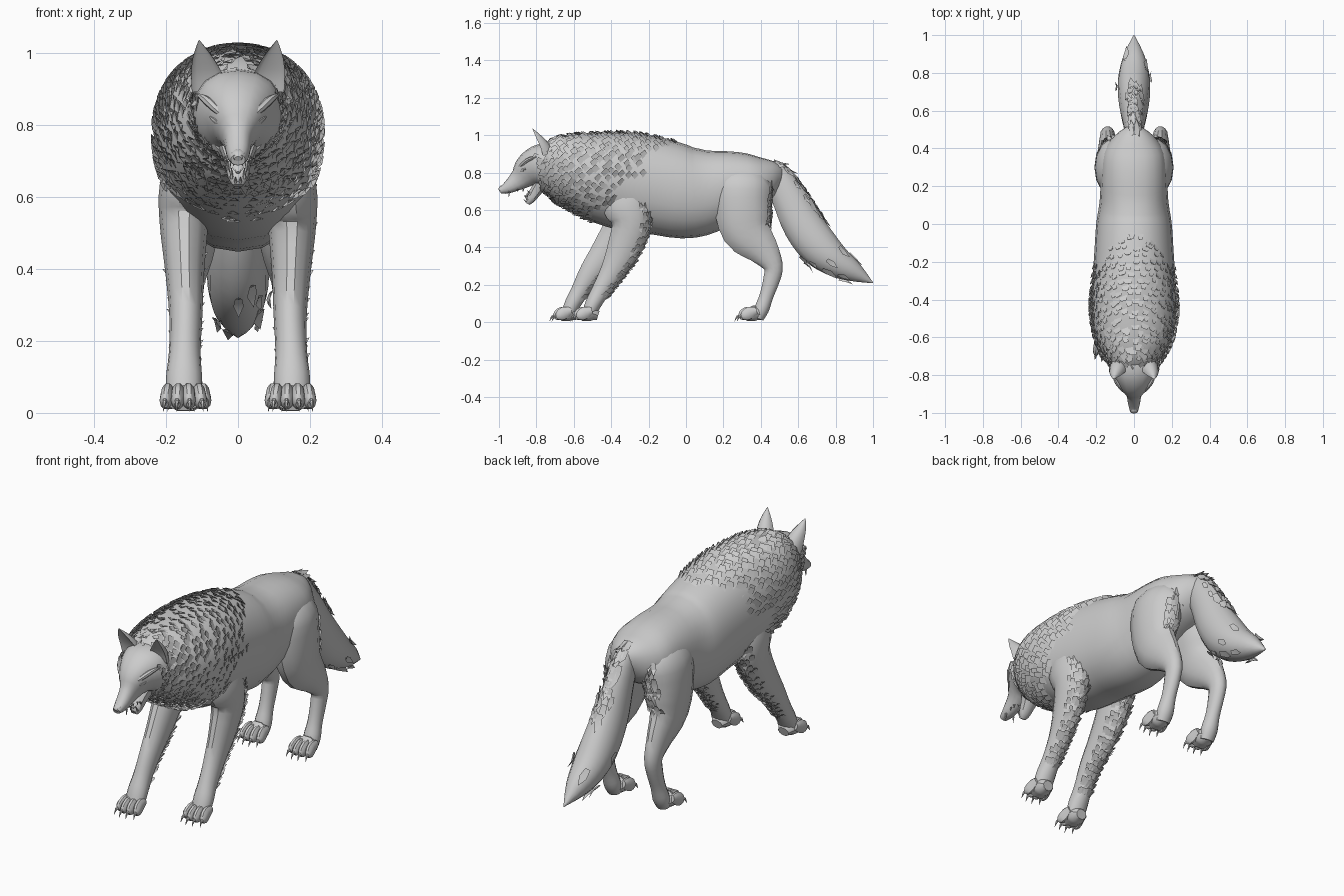
import bpy, bmesh, math, random
from mathutils import Vector

random.seed(4)
cube = bpy.data.objects.get("Cube")
if cube:
    bpy.data.objects.remove(cube)

grey = bpy.data.materials.new("grey_fur")
grey.use_nodes = True
grey.diffuse_color = (0.6, 0.6, 0.6, 1)
grey.node_tree.nodes["Principled BSDF"].inputs["Base Color"].default_value = (0.6, 0.6, 0.6, 1)
X = Vector((1, 0, 0))


def spline(path, t):
    """Smooth interpolation of (x, y, z, half width, half depth) at t in 0..1."""
    n = len(path) - 1
    i = min(int(t * n), n - 1)
    u = t * n - i
    a, b, c, d = (path[min(max(i + k, 0), n)] for k in (-1, 0, 1, 2))
    return [q + u / 2 * (r - p + u * (2 * p - 5 * q + 4 * r - s + u * (3 * (q - r) + s - p)))
            for p, q, r, s in zip(a, b, c, d)]


def surface(path, t, ang, box=1.0, cup=False):
    """Point on a lofted part at t along it and ang around it."""
    v = spline(path, t)
    lo, hi = spline(path, max(t - 0.02, 0)), spline(path, min(t + 0.02, 1))
    up = X.cross(Vector(hi[:3]) - Vector(lo[:3])).normalized()
    c, s = math.cos(ang), math.sin(ang)
    c, s = (math.copysign(abs(k) ** box, k) for k in (c, s))
    if cup and s > 0:
        s *= -0.2
    return Vector(v[:3]) + X * max(v[3], 0.0005) * c + up * max(v[4], 0.0005) * s


def finish(name, bm, angle=35):
    bmesh.ops.recalc_face_normals(bm, faces=bm.faces)
    mesh = bpy.data.meshes.new(name)
    bm.to_mesh(mesh)
    bm.free()
    mesh.materials.append(grey)
    ob = bpy.data.objects.new(name, mesh)
    bpy.context.collection.objects.link(ob)
    bpy.ops.object.select_all(action="DESELECT")
    ob.select_set(True)
    bpy.context.view_layer.objects.active = ob
    bpy.ops.object.shade_smooth_by_angle(angle=math.radians(angle))


def loft(name, paths, sides=14, steps=3, box=1.0, cup=False):
    bm = bmesh.new()
    for path in paths:
        count = (len(path) - 1) * steps
        rings = [[bm.verts.new(surface(path, i / count, math.tau * k / sides, box, cup))
                  for k in range(sides)] for i in range(count + 1)]
        for p, q in zip(rings, rings[1:]):
            for k in range(sides):
                m = (k + 1) % sides
                bm.faces.new((p[k], p[m], q[m], q[k]))
        bm.faces.new(rings[0])
        bm.faces.new(rings[-1])
    finish(name, bm)


def tuft(bm, point, normal, flow, length, width, lift):
    """One pointed lock of fur: a three-sided blade that bends back to the skin."""
    d = (flow + normal * lift).normalized()
    side = d.cross(normal).normalized() * width
    root = point - normal * 0.012
    mid = root + d * length * 0.5 + normal * 0.006
    tip = root + d * length - normal * length * 0.05
    a = [bm.verts.new(root + o) for o in (side * 0.7, normal * width * 0.5, side * -0.7)]
    b = [bm.verts.new(mid + o) for o in (side, normal * width * 0.5, -side)]
    end = bm.verts.new(tip)
    for k in range(3):
        m = (k + 1) % 3
        bm.faces.new((a[k], a[m], b[m], b[k]))
        bm.faces.new((b[k], b[m], end))


def fur(name, path, rows, columns, span, arc, keep, size, lift, droop=0.0, box=1.0):
    """Staggered rows of tufts over part of a loft; keep is the rule for where they grow."""
    bm = bmesh.new()
    for r in range(rows):
        for c in range(columns):
            t = span[0] + (span[1] - span[0]) * (r + random.uniform(-0.4, 0.4)) / rows
            t = min(max(t, 0.01), 0.99)
            u = (c + r % 2 * 0.5 + random.uniform(-0.3, 0.3)) / columns
            ang = arc[0] + (arc[1] - arc[0]) * u
            point = surface(path, t, ang, box)
            along = surface(path, t + 0.01, ang, box) - surface(path, t - 0.01, ang, box)
            around = surface(path, t, ang + 0.05, box) - surface(path, t, ang - 0.05, box)
            normal = around.cross(along).normalized()
            if keep(point, normal):
                flow = along.normalized() - Vector((0, 0, droop)) * max(0, 1 - normal.z)
                flow -= normal * flow.dot(normal)
                k = random.uniform(0.7, 1.25)
                tuft(bm, point, normal, flow.normalized(), size * k, size * 0.2 * k, lift * k)
    finish(name, bm, 25)


# Torso from neck to rump
torso = [(0, -.79, .80, .08, .09), (0, -.71, .81, .155, .165), (0, -.60, .805, .207, .205),
         (0, -.45, .775, .230, .245), (0, -.30, .75, .220, .265), (0, -.15, .725, .210, .258),
         (0, 0, .695, .200, .248), (0, .12, .705, .182, .226), (0, .25, .74, .175, .178),
         (0, .38, .757, .16, .138), (0, .47, .775, .10, .09), (0, .52, .775, .03, .04)]
loft("torso", [torso], 20, 3, 0.92)

# Mane, chest ruff and belly fur
fur("mane", torso, 27, 34, (0.0, 0.56), (0, math.tau),
    lambda p, n: p.y < -0.13 - (0.95 - p.z) * 0.95 + 0.05 * math.sin(p.z * 40),
    0.105, 0.42, 0.8, 0.92)
fur("belly_fur", torso, 18, 14, (0.25, 0.64), (math.pi * 1.25, math.pi * 1.75),
    lambda p, n: n.z < -0.75, 0.075, 0.2, 0.0, 0.92)

# Head
skull = [(0, -.995, .703, .020, .016), (0, -.95, .722, .032, .034), (0, -.89, .764, .044, .058),
         (0, -.835, .812, .086, .095), (0, -.77, .835, .122, .118), (0, -.68, .84, .125, .11)]
jaw = [(0, -.845, .632, .014, .010), (0, -.832, .655, .028, .022),
       (0, -.80, .705, .040, .032), (0, -.755, .775, .07, .04)]
loft("head", [skull], 16, 3, 0.88)
loft("lower_jaw", [jaw], 12, 3, 0.85)
loft("tongue", [[(0, -.862, .668, .006, .004), (0, -.84, .69, .018, .007), (0, -.79, .75, .02, .01)]], 8)
loft("nose", [[(0, -1, .706, .010, .008), (0, -.985, .715, .021, .017), (0, -.965, .722, .012, .014)]], 10)


def both(points):
    """A path and its mirror image across x = 0."""
    return [[(s * p[0], *p[1:]) for p in points] for s in (1, -1)]


loft("ears", both([(.078, -.765, .89, .050, .060), (.085, -.778, .935, .045, .050),
                   (.097, -.80, .985, .029, .030), (.108, -.822, 1.035, .002, .002)]),
     14, 3, 1.0, True)
loft("brows", both([(.022, -.905, .812, .006, .005), (.052, -.882, .838, .016, .012),
                    (.086, -.845, .868, .014, .012), (.112, -.80, .885, .004, .004)]), 8)
loft("eyes", both([(.040, -.893, .797, .003, .003), (.058, -.878, .81, .010, .009),
                   (.077, -.855, .822, .003, .003)]), 8)

# Teeth: fangs and small side teeth on both jaws
teeth = []
for x, y, size in ((.024, -.945, .034), (.012, -.962, .014), (.03, -.90, .016), (.034, -.87, .016)):
    z = .700 if y < -.91 else .712
    teeth += both([(x, y, z, .006, .006), (x, y - .002, z - size, 0, 0)])
for x, y, z, size in ((.018, -.848, .652, .030), (.007, -.852, .642, .014), (.03, -.835, .69, .016)):
    teeth += both([(x, y, z, .006, .006), (x, y - .016, z + size, 0, 0)])
loft("teeth", teeth, 6, 1)

# Face ruff sweeping back from the cheeks
fur("face_ruff", skull, 5, 26, (0.74, 0.97), (0, math.tau),
    lambda p, n: abs(p.x) > 0.05 and p.z < 0.9, 0.085, 0.35, 0.7, 0.88)

# Tail
tail = [(0, .41, .83, .03, .035), (0, .48, .78, .045, .070), (0, .555, .655, .062, .095),
        (0, .625, .52, .078, .110), (0, .71, .405, .086, .110), (0, .80, .327, .080, .088),
        (0, .90, .268, .052, .055), (0, 1.0, .21, .002, .002)]
loft("tail", [tail], 14, 3)
fur("tail_fur", tail, 10, 4, (0.08, 0.45), (math.pi * .3, math.pi * .7),
    lambda p, n: random.random() < 0.7, 0.08, 0.06)
fur("tail_tip_fur", tail, 8, 8, (0.5, 0.85), (0, math.tau),
    lambda p, n: random.random() < 0.15, 0.08, 0.0)

# Leg centre lines for one side
hind = [(.07, .30, .84, .05, .08), (.10, .30, .755, .095, .148), (.112, .30, .62, .098, .152),
        (.128, .325, .49, .074, .135), (.138, .413, .385, .050, .088), (.14, .466, .30, .040, .054),
        (.14, .458, .23, .036, .046), (.14, .43, .14, .035, .038), (.14, .405, .07, .042, .040),
        (.14, .385, .02, .036, .030)]
fore = [(.12, -.38, .76, .06, .10), (.142, -.33, .64, .075, .125), (.15, -.295, .53, .068, .105),
        (.148, -.335, .39, .054, .090), (.145, -.395, .27, .046, .066), (.148, -.455, .17, .044, .050),
        (.15, -.495, .10, .050, .044), (.15, -.52, .045, .048, .038)]


def paw(name, x, y):
    """Pad, four spread toes and a claw on each."""
    toes = [[(x, y + .045, .035, .03, .025), (x, y, .048, .054, .045), (x, y - .05, .03, .046, .026)]]
    claws = []
    for k in (-1.5, -.5, .5, 1.5):
        tx, front = x + k * .029, y - .065 + abs(k) * .012
        toes.append([(tx, front + .06, .062, .014, .018), (tx, front + .025, .052, .019, .034),
                     (tx + k * .003, front - .005, .034, .018, .029),
                     (tx + k * .004, front - .02, .024, .008, .012)])
        claws.append([(tx + k * .004, front - .01, .036, .008, .010),
                      (tx + k * .006, front - .032, .03, .006, .007),
                      (tx + k * .008, front - .046, .004, 0, 0)])
    loft(name + "_toes", toes, 10, 2)
    loft(name + "_claws", claws, 6, 2)


for side, s in (("left", 1), ("right", -1)):
    # Hind leg with fringe on the back of the thigh
    leg = [(s * p[0], *p[1:]) for p in hind]
    loft(side + "_hind_leg", [leg], 14, 3)
    paw(side + "_hind_paw", s * .14, .365)
    fur(side + "_thigh_fur", leg, 8, 4, (0.1, 0.36), (math.pi * .35, math.pi * .65),
        lambda p, n: random.random() < 0.6, 0.07, 0.08)

    # Front leg, the right one reaching further forward, with feathering behind
    reach = 0 if s > 0 else -.11
    leg = [(s * p[0], p[1] + reach * min(1, max(0, (.66 - p[2]) / .38)), *p[2:]) for p in fore]
    loft(side + "_front_leg", [leg], 14, 3)
    paw(side + "_front_paw", s * .152, -.515 + reach)
    fur(side + "_front_leg_fur", leg, 15, 7, (0.2, 0.74), (math.pi * .2, math.pi * .8),
        lambda p, n: True, 0.075, 0.25)
